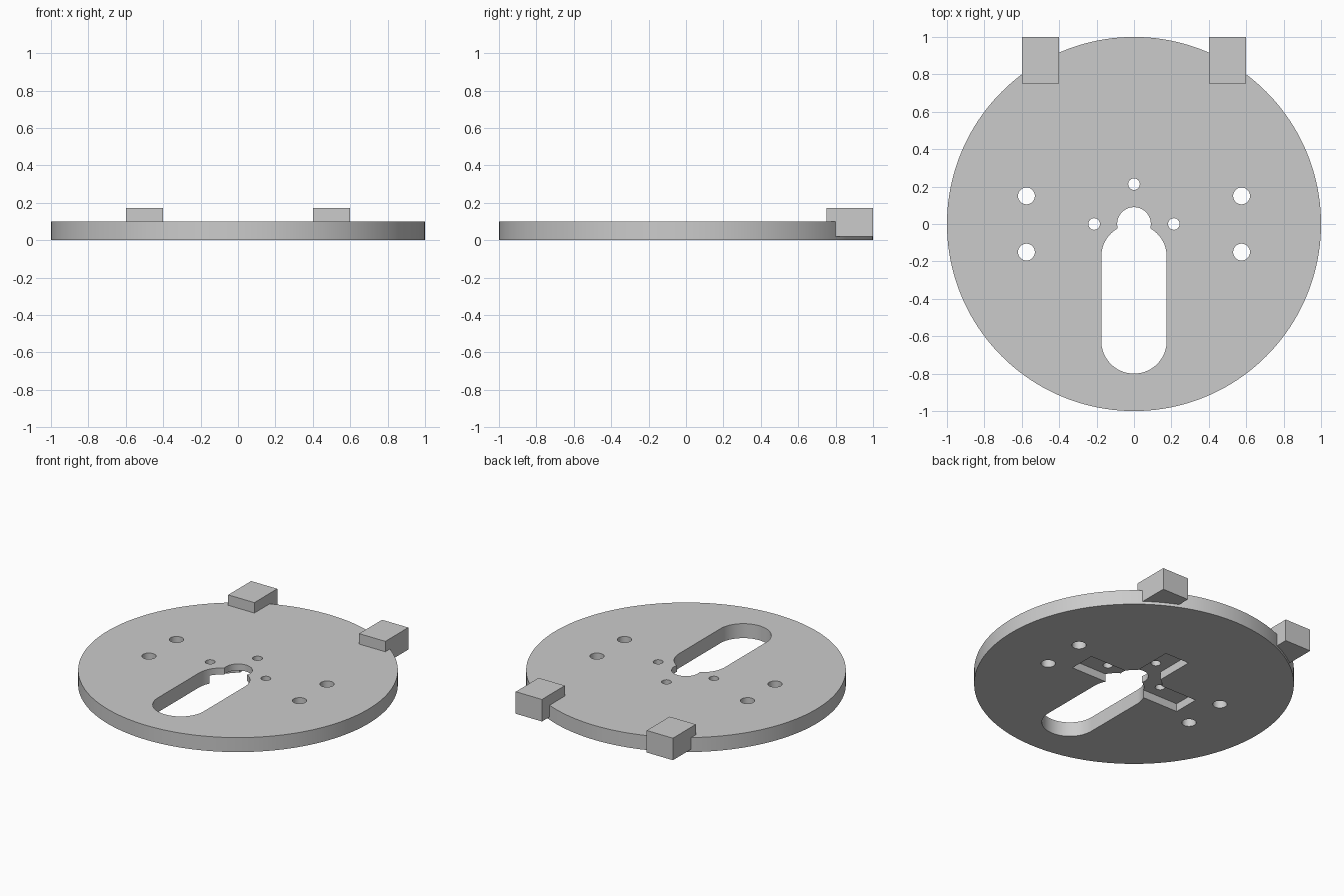
import bpy
import bmesh
import math

if "Cube" in bpy.data.objects:
    bpy.data.objects.remove(bpy.data.objects["Cube"], do_unlink=True)

# Single grey finish
grey = bpy.data.materials.new("plain_grey")
grey.use_nodes = True
colour = (0.6, 0.6, 0.6, 1)
grey.diffuse_color = colour
grey.node_tree.nodes["Principled BSDF"].inputs["Base Color"].default_value = colour

THICK = 0.1
RECESS = 0.055
HUB = 0.175


def arc(cx, cy, r, start, end, n):
    """Points along an arc, angles in degrees."""
    return [(cx + r * math.cos(math.radians(start + (end - start) * i / n)),
             cy + r * math.sin(math.radians(start + (end - start) * i / n)))
            for i in range(n + 1)]


def circle(cx, cy, r, n):
    return arc(cx, cy, r, 0, 360, n)[:-1]


def rect(x0, x1, y0, y1):
    return [(x0, y0), (x1, y0), (x1, y1), (x0, y1)]


def prism(name, outline, z0, z1):
    """Extrude a closed outline between two heights."""
    bm = bmesh.new()
    base = bm.faces.new([bm.verts.new((x, y, z0)) for x, y in outline])
    top = bmesh.ops.extrude_face_region(bm, geom=[base])["geom"]
    verts = [v for v in top if isinstance(v, bmesh.types.BMVert)]
    bmesh.ops.translate(bm, verts=verts, vec=(0, 0, z1 - z0))
    bmesh.ops.recalc_face_normals(bm, faces=bm.faces)
    mesh = bpy.data.meshes.new(name)
    bm.to_mesh(mesh)
    bm.free()
    mesh.materials.append(grey)
    obj = bpy.data.objects.new(name, mesh)
    bpy.context.collection.objects.link(obj)
    return obj


def cut(target, outline, z0=-0.1, z1=0.2):
    """Subtract a prism from the target and bake the result."""
    cutter = prism("cutter", outline, z0, z1)
    cutter.hide_render = True
    mod = target.modifiers.new("cut", "BOOLEAN")
    mod.operation = "DIFFERENCE"
    mod.solver = "EXACT"
    mod.object = cutter
    bpy.context.view_layer.objects.active = target
    bpy.ops.object.modifier_apply(modifier=mod.name)
    bpy.data.objects.remove(cutter, do_unlink=True)


# Round base plate
plate = prism("base_plate", circle(0, 0, 1, 160), 0, THICK)

# Underside recess: round hub with arms to the left, right and back
cut(plate, circle(0, 0, HUB, 64), z1=RECESS)
cut(plate, rect(-0.425, 0.425, -0.092, 0.092), z1=RECESS)
cut(plate, rect(-0.092, 0.092, -0.05, 0.42), z1=RECESS)

# Centre bore and long rounded slot
cut(plate, circle(0, 0, 0.09, 48))
cut(plate, arc(0, -0.175, HUB, 0, 180, 32) + arc(0, -0.625, HUB, 180, 360, 32))

# Small and large screw holes
for x, y in ((-0.213, 0), (0.213, 0), (0, 0.213)):
    cut(plate, circle(x, y, 0.031, 32))
for x in (-0.575, 0.575):
    for y in (-0.15, 0.15):
        cut(plate, circle(x, y, 0.045, 32))

bpy.ops.object.select_all(action="DESELECT")
plate.select_set(True)
bpy.context.view_layer.objects.active = plate
bpy.ops.object.shade_smooth_by_angle(angle=math.radians(30))

# Pair of blocks on the back edge
for side, x in (("right", -0.5), ("left", 0.5)):
    prism(side + "_block", rect(x - 0.1, x + 0.1, 0.75, 1), 0.02, 0.172)
